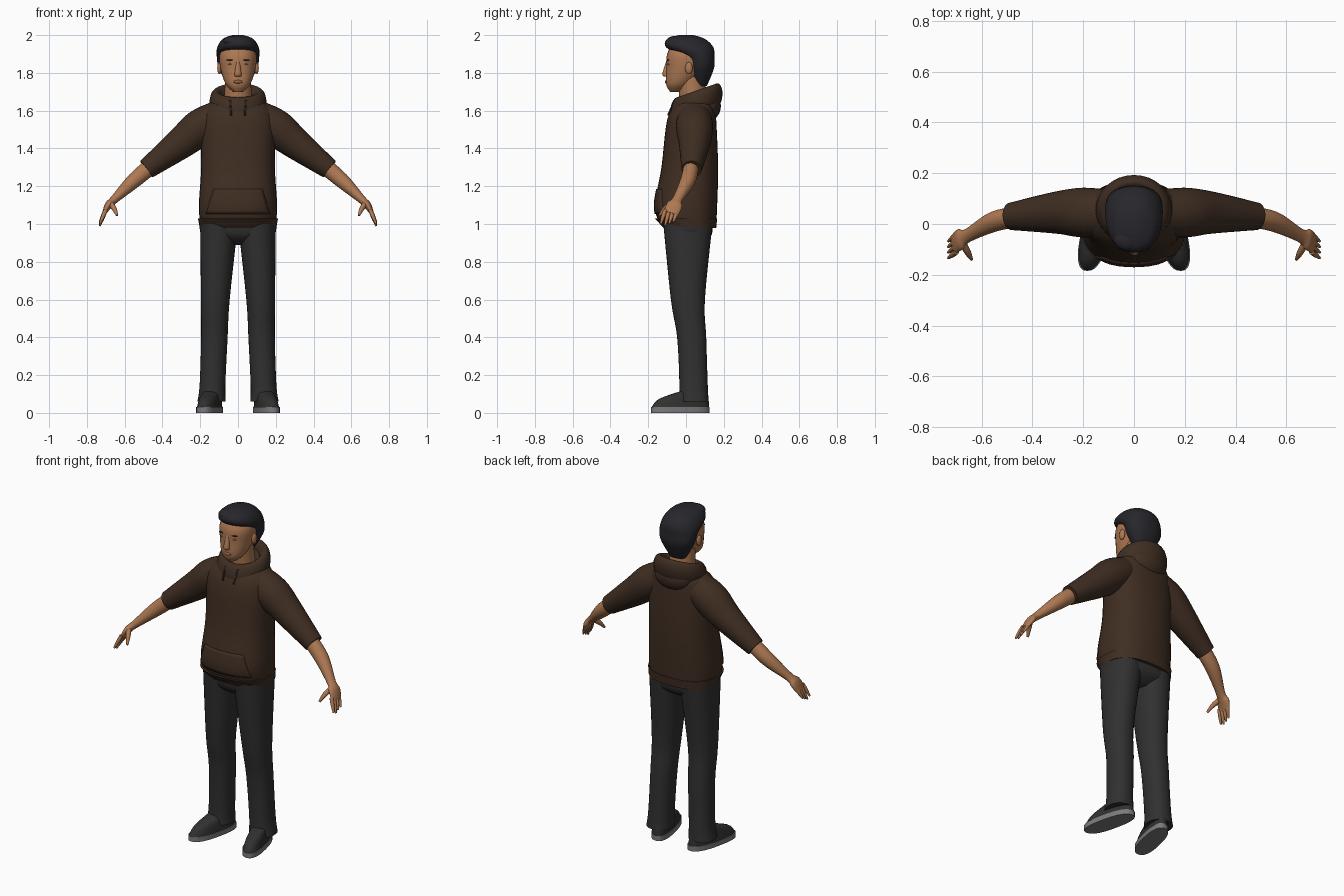
import bpy
import bmesh
from math import cos, sin, pi, radians, copysign
from mathutils import Vector, Matrix

if "Cube" in bpy.data.objects:
    bpy.data.objects.remove(bpy.data.objects["Cube"])

parts = []


def material(name, red, green, blue):
    mat = bpy.data.materials.new(name)
    mat.use_nodes = True
    mat.diffuse_color = (red, green, blue, 1)
    shader = mat.node_tree.nodes["Principled BSDF"]
    shader.inputs["Base Color"].default_value = mat.diffuse_color
    return mat


skin = material("brown_skin", .42, .19, .085)
lip = material("lip_brown", .3, .12, .06)
cloth = material("dark_brown_cloth", .05, .027, .016)
charcoal = material("charcoal_fabric", .03, .03, .03)
black = material("black_hair", .02, .02, .025)
grey = material("grey_rubber", .2, .2, .2)


def finish(name, bm, mat):
    bmesh.ops.recalc_face_normals(bm, faces=bm.faces[:])
    mesh = bpy.data.meshes.new(name)
    bm.to_mesh(mesh)
    bm.free()
    mesh.materials.append(mat)
    part = bpy.data.objects.new(name, mesh)
    bpy.context.collection.objects.link(part)
    parts.append(part)
    return part


def refine(rings, steps=5):
    """Catmull-Rom interpolation between the given rings."""
    result = []
    padded = [rings[0], *rings, rings[-1]]
    for before, start, end, after in zip(padded, padded[1:], padded[2:], padded[3:]):
        for step in range(steps):
            t = step / steps
            ring = []
            for a, b, c, d in zip(before, start, end, after):
                slope_in, slope_out = (c - a) / 2, (d - b) / 2
                ease = t * t * (3 - 2 * t)
                ring.append(b + (c - b) * ease + slope_in * t * (1 - t) ** 2
                            - slope_out * t * t * (1 - t))
            result.append(ring)
    return result + [list(rings[-1])]


def loft(name, rings, mat, power=2.0, along=False, side=1, warp=None, count=32):
    """Skin through rings (x, y, z, half width, half depth); depth may be left out."""
    rings = refine([(*ring, ring[-1])[:5] for ring in rings])
    bm = bmesh.new()
    loops = []
    for index, (x, y, z, width, depth) in enumerate(rings):
        across, back = Vector((1, 0, 0)), Vector((0, 1, 0))
        if along:
            ahead = Vector(rings[min(index + 1, len(rings) - 1)][:3])
            behind = Vector(rings[max(index - 1, 0)][:3])
            tangent = (ahead - behind).normalized()
            back = (back - tangent * back.dot(tangent)).normalized()
            across = back.cross(tangent)
        loop = []
        for k in range(count):
            angle = 2 * pi * k / count
            c, s = (copysign(abs(w) ** (2 / power), w) for w in (cos(angle), sin(angle)))
            point = Vector((x, y, z)) + across * (width * c) + back * (depth * s)
            if warp:
                point = warp(point)
            point.x *= side
            loop.append(bm.verts.new(point))
        loops.append(loop)
    for lower, upper in zip(loops, loops[1:]):
        for k in range(count):
            after = (k + 1) % count
            bm.faces.new((lower[k], lower[after], upper[after], upper[k]))
    bm.faces.new(loops[0])
    bm.faces.new(loops[-1])
    return finish(name, bm, mat)


def column(name, profile, mat, **options):
    """Upright centred loft from (z, y, half width, half depth)."""
    return loft(name, [(0, y, z, width, depth) for z, y, width, depth in profile], mat, **options)


def blob(name, location, radii, mat):
    bm = bmesh.new()
    bmesh.ops.create_uvsphere(bm, u_segments=20, v_segments=12, radius=1)
    bm.transform(Matrix.Translation(location) @ Matrix.Diagonal((*radii, 1)))
    return finish(name, bm, mat)


# Hooded top: body and hem
torso = column("hoodie_body", [
    (1, .01, .2, .15), (1.1, 0, .207, .165), (1.3, .02, .195, .15),
    (1.55, .03, .195, .13), (1.64, .05, .15, .1), (1.66, .05, .1, .08)],
    cloth, power=2.4)
column("hoodie_hem", [(.98, .02, .203, .14), (1.03, 0, .212, .165)], cloth, power=2.4)


# Hood: a rolled collar tilted up at the back, with folded cloth behind
def hood_tilt(point):
    return point + Vector((0, 0, .35 * (point.y - .05)))


roll = [pi * (step / 6 - .5) for step in range(11)]
column("hood_collar", [
    (1.64 + .065 * sin(a), .055, .118 + .033 * cos(a), .105 + .033 * cos(a)) for a in roll],
    cloth, warp=hood_tilt)
blob("hood_drape", (0, .115, 1.625), (.12, .07, .08), cloth)

# Front pocket laid over the body
bm = bmesh.new()
bmesh.ops.create_grid(bm, x_segments=16, y_segments=8, size=1)
for vert in bm.verts:
    across, up, _ = vert.co
    vert.co = (across * (.147 - .02 * up), -.3, 1.12 + .065 * up)
pocket = finish("front_pocket", bm, cloth)
wrap = pocket.modifiers.new("wrap", "SHRINKWRAP")
wrap.target = torso
wrap.wrap_method = "PROJECT"
wrap.use_project_y = True
thick = pocket.modifiers.new("thick", "SOLIDIFY")
thick.thickness = .012
thick.offset = 0

# Neck, head and hair
column("neck", [(1.6, .045, .075, .075), (1.78, .025, .068, .07)], skin)
column("head", [
    (1.7, -.055, .025, .03), (1.74, -.04, .065, .065), (1.82, 0, .092, .104),
    (1.9, .01, .097, .11), (1.97, .01, .06, .07)], skin, power=2.2)
column("hair", [
    (1.73, .075, .05, .035), (1.82, .08, .1, .067), (1.88, .07, .112, .08),
    (1.935, .02, .11, .125), (1.98, 0, .08, .1), (2, 0, .03, .04)], black, power=2.2)
blob("hair_quiff", (-.025, -.06, 1.967), (.055, .045, .028), black)
column("nose", [(1.865, -.094, .009, .01), (1.795, -.108, .018, .017), (1.78, -.103, .014, .01)], skin)
blob("mouth", (0, -.103, 1.753), (.025, .009, .009), lip)


# Shoes point outward at the toes
def splay(point):
    return point - Vector((.22 * (point.y + .03), 0, 0))


for label, side in (("left", 1), ("right", -1)):
    # Face details and drawstring
    blob(label + "_eye", (side * .038, -.093, 1.845), (.014, .006, .005), grey)
    blob(label + "_eyebrow", (side * .04, -.094, 1.868), (.021, .008, .004), black)
    blob(label + "_ear", (side * .098, .015, 1.825), (.012, .02, .032), skin)
    loft(label + "_drawstring", [(.042, -.06, 1.655, .005), (.036, -.095, 1.575, .005)],
         black, along=True, side=side, count=8)

    # Sleeve, then the forearm running into the palm
    loft(label + "_sleeve", [
        (.1, .045, 1.565, .09), (.2, .045, 1.51, .098), (.3, .045, 1.43, .084),
        (.485, .03, 1.29, .054)], cloth, along=True, side=side)
    loft(label + "_forearm", [
        (.45, .03, 1.315, .044, .04), (.55, .01, 1.23, .04, .04), (.655, -.045, 1.13, .022, .027),
        (.685, -.06, 1.1, .02, .042), (.71, -.08, 1.055, .01, .04)],
        skin, along=True, side=side)

    # Four fingers side by side and a thumb
    for index, finger in enumerate(("little", "ring", "middle", "index")):
        y = -.044 - .022 * index
        reach = .085 - .01 * abs(index - 2)
        loft(f"{label}_{finger}_finger", [
            (.7 + .032 * t, y - .024 * t, 1.075 - reach * t, .011 - .006 * t ** 3)
            for t in (0, .5, 1)], skin, along=True, side=side, count=12)
    loft(label + "_thumb", [(.675, -.075, 1.11, .015), (.655, -.112, 1.08, .013),
                            (.64, -.14, 1.045, .006)], skin, along=True, side=side, count=12)

    # Trouser leg, flared over the shoe
    loft(label + "_trouser_leg", [
        (.14, .04, .06, .075, .08), (.135, .04, .15, .068, .075), (.125, .03, .4, .07, .077),
        (.12, .01, .6, .076, .09), (.1, .01, 1, .1, .13)], charcoal, power=2.2, side=side)

    # Shoe on a flat sole
    loft(label + "_sole", [(.15, -.03, z, .058, .155) for z in (0, .03)],
         grey, power=2.5, side=side, warp=splay)
    loft(label + "_shoe", [
        (.15, .075 * t * t - .03, .03 + .09 * t, .055 - .013 * t, .153 - .095 * t * t)
        for t in (0, .5, 1)], charcoal, power=2.3, side=side, warp=splay)

# Trouser seat joining both legs
column("trouser_seat", [(.89, .015, .06, .06), (.94, .015, .19, .12), (1.03, .01, .2, .13)],
       charcoal, power=2.4)

# Smooth shading with crisp edges
bpy.ops.object.select_all(action="DESELECT")
for part in parts:
    part.select_set(True)
bpy.context.view_layer.objects.active = torso
bpy.ops.object.shade_smooth_by_angle(angle=radians(45))
